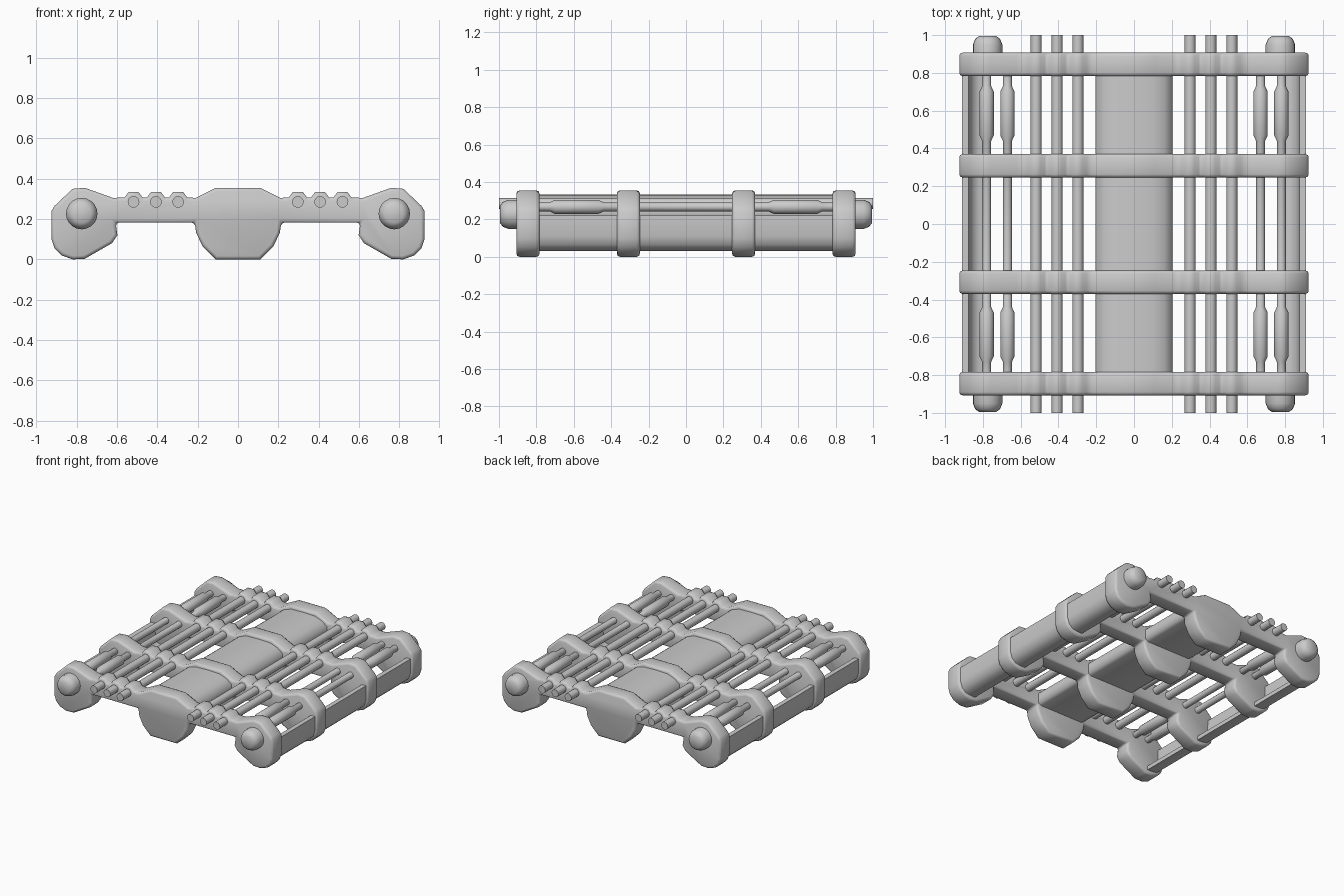
import bpy, bmesh, math

if "Cube" in bpy.data.objects:
    bpy.data.objects.remove(bpy.data.objects["Cube"])


def finish(name, bm, bevel=0.0, angle=40):
    bmesh.ops.recalc_face_normals(bm, faces=bm.faces)
    me = bpy.data.meshes.new(name)
    bm.to_mesh(me)
    bm.free()
    ob = bpy.data.objects.new(name, me)
    bpy.context.collection.objects.link(ob)
    bpy.ops.object.select_all(action='DESELECT')
    ob.select_set(True)
    bpy.context.view_layer.objects.active = ob
    bpy.ops.object.shade_smooth_by_angle(angle=math.radians(angle))
    if bevel:
        mod = ob.modifiers.new("Bevel", 'BEVEL')
        mod.width = bevel
        mod.segments = 2
        mod.limit_method = 'ANGLE'
        mod.angle_limit = math.radians(70)
    return ob


def prism(name, pts, y0, y1, bevel=0.0, angle=40):
    """Extrude an x/z outline along y."""
    bm = bmesh.new()
    a = [bm.verts.new((x, y0, z)) for x, z in pts]
    b = [bm.verts.new((x, y1, z)) for x, z in pts]
    bm.faces.new(a)
    bm.faces.new(b[::-1])
    n = len(pts)
    for i in range(n):
        j = (i + 1) % n
        bm.faces.new((a[i], a[j], b[j], b[i]))
    return finish(name, bm, bevel, angle)


def turned(name, prof, x, z, sides=12, angle=40):
    """Round bar along y from (y, radius) pairs."""
    bm = bmesh.new()
    rings = []
    for y, r in prof:
        rings.append([bm.verts.new((x + r * math.cos(t), y, z + r * math.sin(t)))
                      for t in (2 * math.pi * i / sides for i in range(sides))])
    for a, b in zip(rings, rings[1:]):
        for i in range(sides):
            j = (i + 1) % sides
            bm.faces.new((a[i], a[j], b[j], b[i]))
    bm.faces.new(rings[0])
    bm.faces.new(rings[-1])
    return finish(name, bm, angle=angle)


WIRES = (0.297, 0.407, 0.518)
RIBS = (-0.845, -0.308, 0.308, 0.845)
HALF = 0.062

# Rib outline, right half from top centre round to bottom centre
half = [(0.11, 0.355), (0.21, 0.305)]
for c in WIRES:
    half += [(c - 0.045, 0.307), (c - 0.024, 0.335), (c + 0.024, 0.335), (c + 0.045, 0.307)]
half += [(0.62, 0.305), (0.76, 0.355), (0.82, 0.35), (0.91, 0.265), (0.925, 0.24),
         (0.925, 0.10), (0.91, 0.055), (0.875, 0.02), (0.82, 0.0), (0.76, 0.003),
         (0.625, 0.08), (0.598, 0.12), (0.607, 0.183),
         (0.215, 0.183), (0.207, 0.13), (0.175, 0.065), (0.11, 0.0)]
outline = half + [(-x, z) for x, z in reversed(half)]

# Four cross ribs
for y in RIBS:
    prism("cross_rib", outline, y - HALF, y + HALF, 0.017, 180)

# Spine plates and curved side rails between the ribs
spine = [(0.0, 0.333), (0.10, 0.33), (0.16, 0.31), (0.205, 0.275), (0.205, 0.2), (0.18, 0.185)]
spine += [(-x, z) for x, z in reversed(spine[1:])]
rail = [(0.875, 0.22), (0.91, 0.22), (0.91, 0.11), (0.895, 0.065), (0.865, 0.038), (0.82, 0.03),
        (0.78, 0.03), (0.78, 0.06), (0.82, 0.065), (0.85, 0.08), (0.87, 0.12)]
for ya, yb in zip(RIBS, RIBS[1:]):
    prism("spine_plate", spine, ya + 0.03, yb - 0.03, 0, 60)
    for s in (-1, 1):
        prism("side_rail", [(s * x, z) for x, z in rail], ya + 0.03, yb - 0.03, 0, 60)

for s in (-1, 1):
    # Long thin cables
    for c in WIRES:
        turned("cable", [(-1, 0.029), (1, 0.029)], s * c, 0.285)
    # Piston rods with thick sleeves near both ends
    sleeve = [(0.44, 0.024), (0.47, 0.038), (0.70, 0.038), (0.73, 0.024), (0.80, 0.024)]
    prof = [(-y, r) for y, r in reversed(sleeve)] + sleeve
    for x in (0.67, 0.78):
        turned("piston_rod", prof, s * x, 0.267)
    # Rounded end knobs
    for e in (-1, 1):
        turned("end_knob", [(e * 0.88, 0.078), (e * 0.95, 0.078), (e * 0.98, 0.066), (e * 0.995, 0.045)],
               s * 0.775, 0.227, 20, 60)
